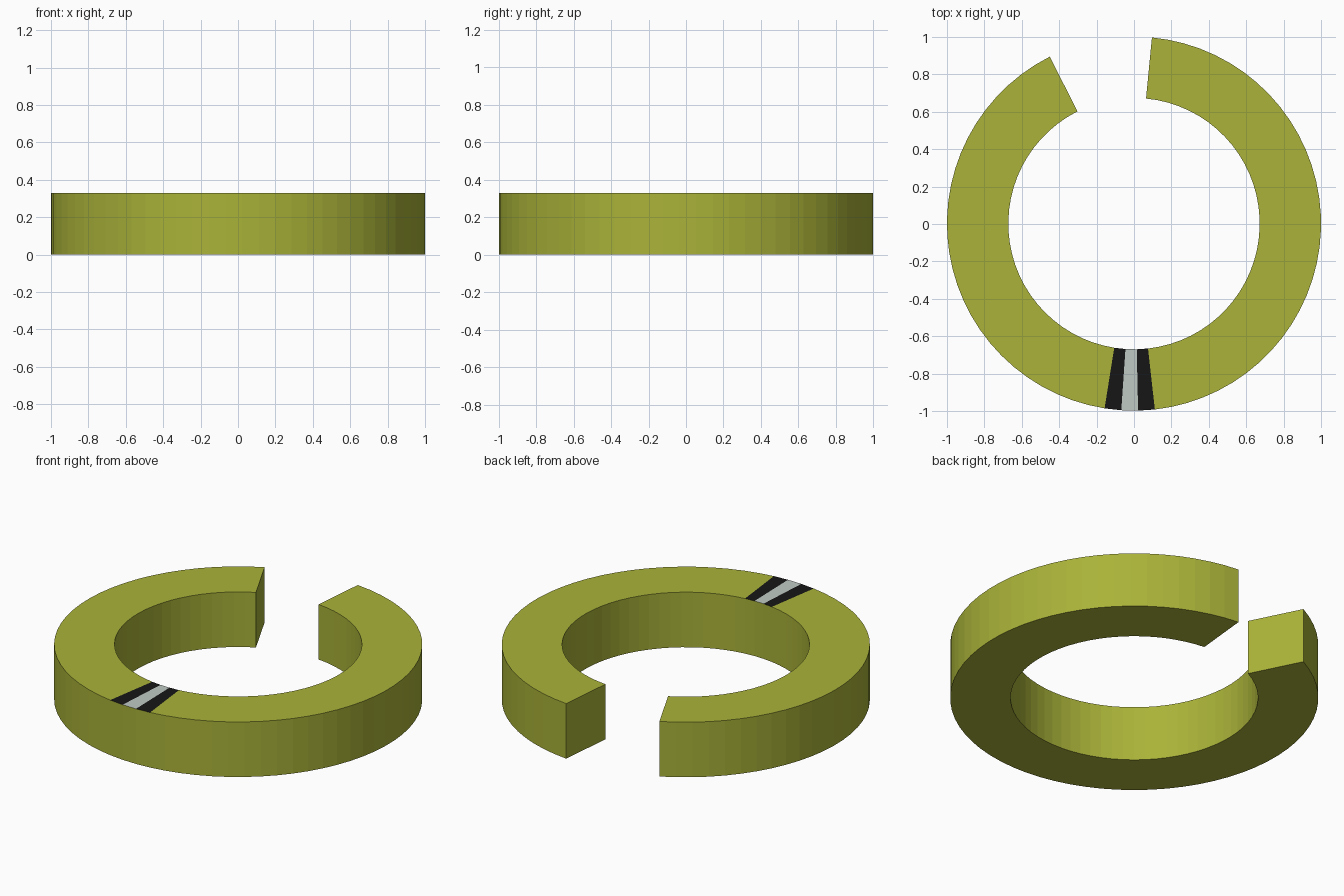
import bpy, bmesh
from math import radians, sin, cos

if "Cube" in bpy.data.objects:
    bpy.data.objects.remove(bpy.data.objects["Cube"])

R_OUT, R_IN, H, Y0 = 1.0, 0.672, 0.33, 0.002


def material(name, rgb):
    m = bpy.data.materials.new(name)
    m.diffuse_color = (*rgb, 1)
    m.use_nodes = True
    m.node_tree.nodes["Principled BSDF"].inputs["Base Color"].default_value = m.diffuse_color
    return m


# Angles around the open ring: left arc, three marker segments, right arc
def arc(a, b, n):
    return [a + (b - a) * i / n for i in range(n)]


angles = arc(116.75, 260.95, 28) + arc(260.95, 276.4, 3) + arc(276.4, 444.5, 33) + [444.5]

# Square section swept around the ring
bm = bmesh.new()
section = [(R_IN, 0), (R_OUT, 0), (R_OUT, H), (R_IN, H)]
rings = [[bm.verts.new((r * cos(radians(a)), r * sin(radians(a)) + Y0, z))
          for r, z in section] for a in angles]
stripe = {28: 1, 29: 2, 30: 1}
for i, (p, q) in enumerate(zip(rings, rings[1:])):
    for k in range(4):
        n = (k + 1) % 4
        f = bm.faces.new((p[k], q[k], q[n], p[n]))
        if k == 2:  # marker stripes lie on the top face only
            f.material_index = stripe.get(i, 0)

# Flat ends at the gap
bm.faces.new(rings[0])
bm.faces.new(rings[-1][::-1])
bmesh.ops.recalc_face_normals(bm, faces=bm.faces[:])

mesh = bpy.data.meshes.new("open_ring")
bm.to_mesh(mesh)
bm.free()
for m in (material("olive", (0.40, 0.45, 0.04)),
          material("black", (0.008, 0.008, 0.008)),
          material("pale_grey", (0.53, 0.59, 0.56))):
    mesh.materials.append(m)
bpy.context.collection.objects.link(bpy.data.objects.new("open_ring", mesh))
